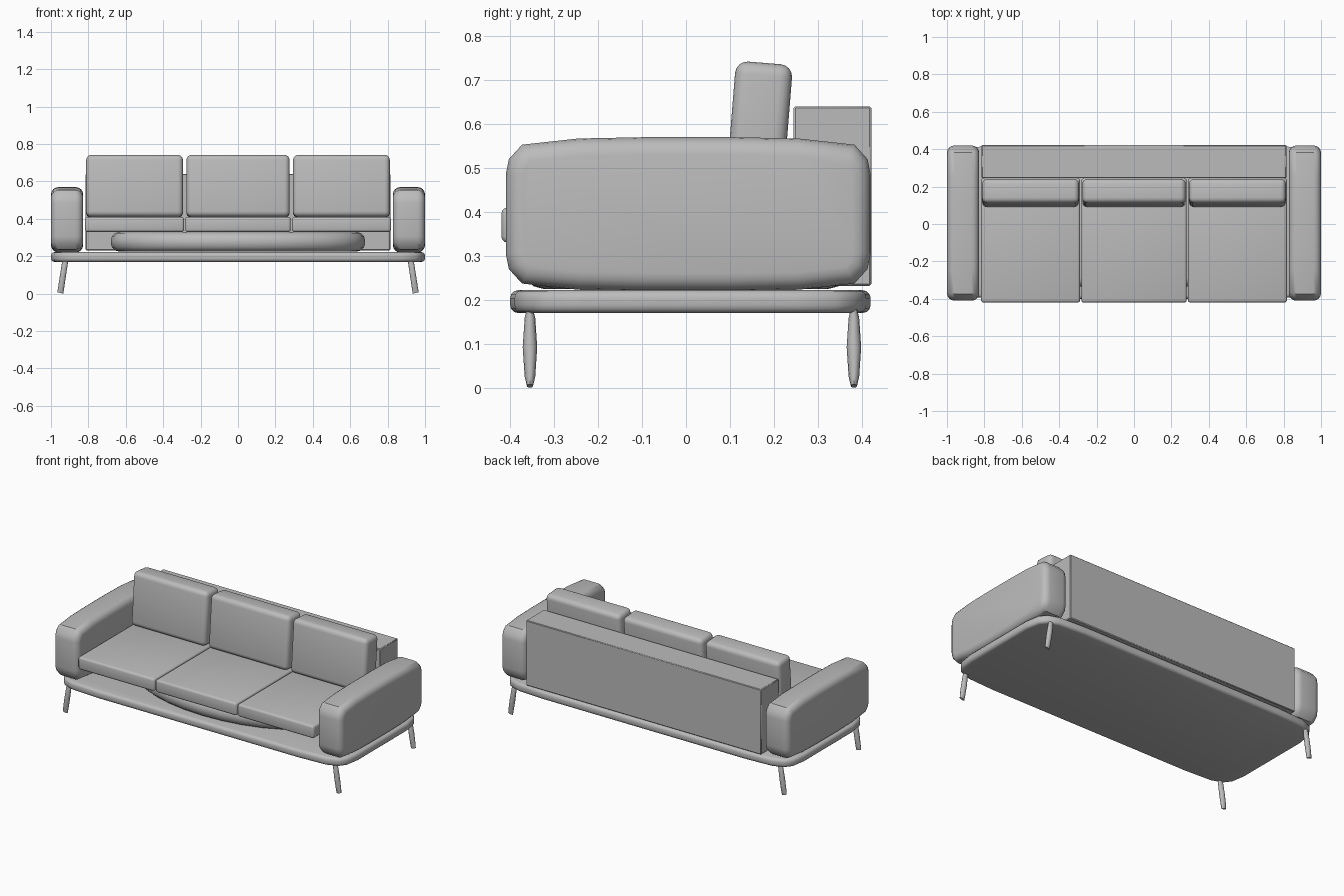
import bpy, bmesh, math
from mathutils import Matrix, Vector

old = bpy.data.objects.get("Cube")
if old:
    bpy.data.objects.remove(old, do_unlink=True)

grey = bpy.data.materials.new("soft grey")
grey.use_nodes = True
COLOUR = (0.5, 0.5, 0.5, 1)
grey.diffuse_color = COLOUR
grey.node_tree.nodes["Principled BSDF"].inputs["Base Color"].default_value = COLOUR


def finish(bm, name, angle=40):
    bmesh.ops.recalc_face_normals(bm, faces=bm.faces)
    mesh = bpy.data.meshes.new(name)
    bm.to_mesh(mesh)
    bm.free()
    mesh.materials.append(grey)
    obj = bpy.data.objects.new(name, mesh)
    bpy.context.collection.objects.link(obj)
    bpy.ops.object.select_all(action='DESELECT')
    obj.select_set(True)
    bpy.context.view_layer.objects.active = obj
    bpy.ops.object.shade_smooth_by_angle(angle=math.radians(angle))
    return obj


def box(name, low, high, radius=0, segments=3, tilt=0):
    """Rounded box between two corners, leaned back about its bottom."""
    low, high = Vector(low), Vector(high)
    size, mid = high - low, (low + high) / 2
    bm = bmesh.new()
    bmesh.ops.create_cube(bm, size=1, matrix=Matrix.Diagonal((*size, 1)))
    if radius:
        bmesh.ops.bevel(bm, geom=bm.edges[:], offset=radius, segments=segments,
                        profile=0.5, affect='EDGES')
    lift = Matrix.Translation((0, 0, size.z / 2))
    place = Matrix.Translation((mid.x, mid.y, low.z))
    bm.transform(place @ Matrix.Rotation(-tilt, 4, 'X') @ lift)
    return finish(bm, name)


def slab(name, outline, depth, rim, segments=3):
    """Extrude an outline along its normal and round both rims."""
    bm = bmesh.new()
    face = bm.faces.new([bm.verts.new(p) for p in outline])
    out = bmesh.ops.extrude_face_region(bm, geom=[face])
    moved = [v for v in out["geom"] if isinstance(v, bmesh.types.BMVert)]
    bmesh.ops.translate(bm, vec=depth, verts=moved)
    caps = [f for f in bm.faces if len(f.verts) == len(outline)]
    edges = list({e for f in caps for e in f.edges})
    bmesh.ops.bevel(bm, geom=edges, offset=rim, segments=segments,
                    profile=0.5, affect='EDGES')
    return finish(bm, name)


def four_way(quarter):
    """Mirror a quarter outline, listed from the end to the side, into a loop."""
    half = quarter + [(-a, b) for a, b in reversed(quarter)]
    return half + [(-a, -b) for a, b in half]


# Platform with softly cut corners
corner = [(1, 0.24), (0.985, 0.33), (0.95, 0.375), (0.88, 0.4), (0.7, 0.41)]
slab("platform", [(x, y + 0.01, 0.17) for x, y in four_way(corner)],
     (0, 0, 0.052), 0.018)

# Lens shaped support hidden between platform and seat
oval = [(0.68 * math.cos(a), 0.37 * math.sin(a), 0.225)
        for a in (math.tau * i / 32 for i in range(32))]
slab("seat_support", oval, (0, 0, 0.105), 0.045)

# Arms
arm_corner = [(0.415, 0.09), (0.408, 0.125), (0.378, 0.158), (0.25, 0.172), (0.1, 0.175)]
for side, x in (("left", 0.828), ("right", -1)):
    slab(side + "_arm", [(x, y + 0.005, z + 0.395) for y, z in four_way(arm_corner)],
         (0.172, 0, 0), 0.04, 4)

# Back panel
box("back_panel", (-0.815, 0.245, 0.232), (0.815, 0.422, 0.64), 0.004, 1)

# Seat and back cushions
for name, x0, x1 in (("right", -0.818, -0.288), ("middle", -0.282, 0.282),
                     ("left", 0.288, 0.818)):
    box(name + "_seat_cushion", (x0, -0.42, 0.33), (x1, 0.245, 0.41), 0.014)
    box(name + "_back_cushion", (x0 + 0.006, 0.087, 0.408), (x1 - 0.006, 0.217, 0.74),
        0.028, 4, math.radians(4.6))

# Splayed spindle legs
RINGS = ((0, 0.007), (0.12, 0.012), (0.5, 0.0165), (0.88, 0.012), (1, 0.007))
for side, s in (("left", 1), ("right", -1)):
    for end, y in (("front", -0.355), ("back", 0.382)):
        bm = bmesh.new()
        loops = []
        for t, half in RINGS:
            centre = Vector((s * (0.95 - 0.027 * t), y, 0.004 + 0.176 * t))
            loops.append([bm.verts.new(centre + Vector((0.016 * math.cos(a),
                          half * math.sin(a), -s * 0.004 * math.cos(a) * (1 - t) * -1)))
                          for a in (math.tau * i / 12 for i in range(12))])
        for lower, upper in zip(loops, loops[1:]):
            for i in range(12):
                j = (i + 1) % 12
                bm.faces.new((lower[i], lower[j], upper[j], upper[i]))
        bm.faces.new(loops[0])
        bm.faces.new(loops[-1])
        finish(bm, f"{end}_{side}_leg")
